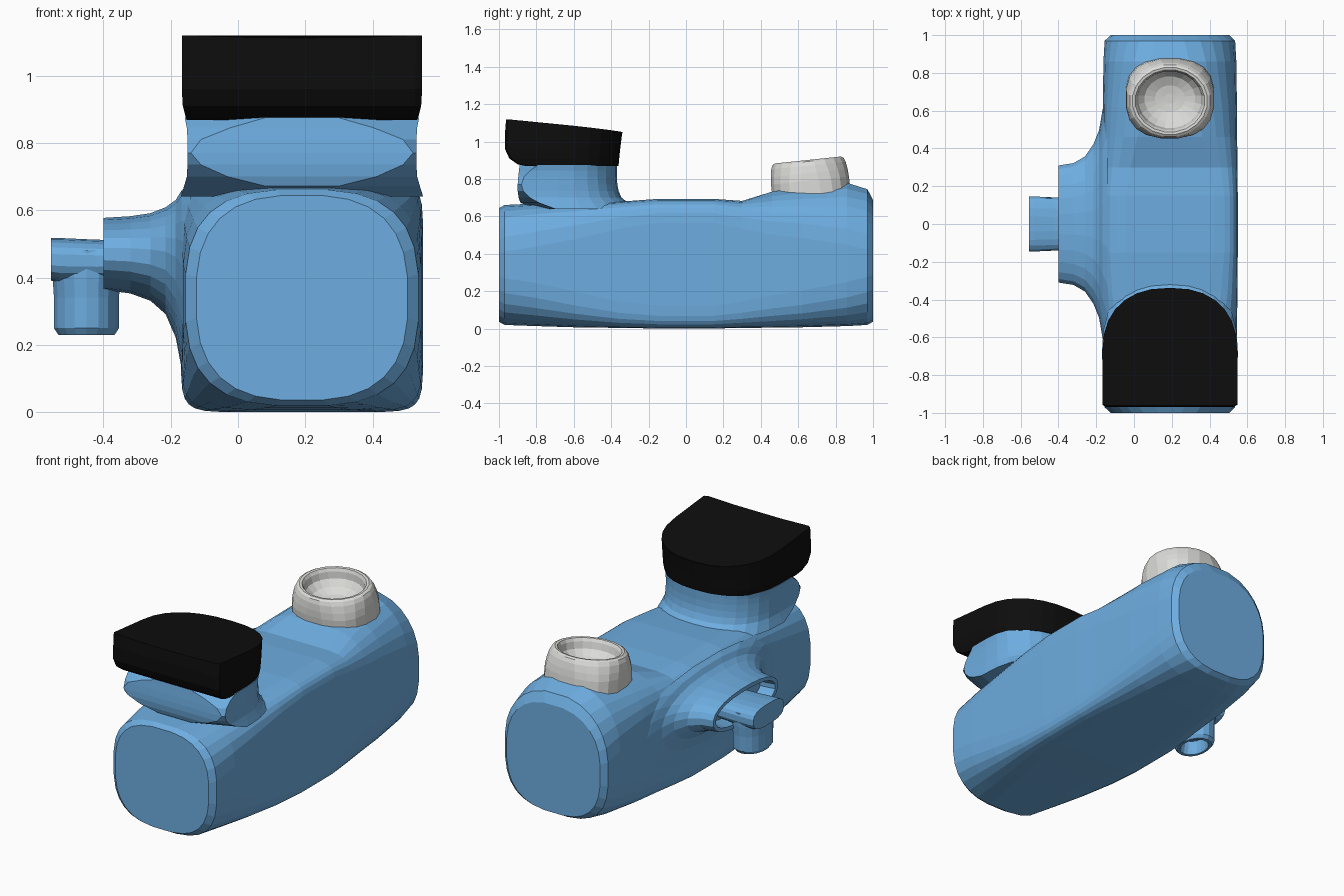
import bpy, bmesh, math
from mathutils import Matrix

CX = 0.19  # centre line of the main body


def material(name, rgb):
    m = bpy.data.materials.new(name)
    m.diffuse_color = (*rgb, 1)
    return m


BLUE = material("sky blue", (0.155, 0.42, 0.75))
BLACK = material("black", (0.004, 0.004, 0.004))
GREY = material("pale grey", (0.72, 0.72, 0.70))


def spow(v, p):
    return math.copysign(abs(v) ** p, v)


def superellipse(a, b, n, count):
    out = []
    for i in range(count):
        t = 2 * math.pi * (i + 0.5) / count
        out.append((a * spow(math.cos(t), 2 / n), b * spow(math.sin(t), 2 / n)))
    return out


def loft(name, rings, mat, matrix=None):
    """Skin a list of equal rings and cap both ends."""
    bm = bmesh.new()
    rows = [[bm.verts.new(p) for p in ring] for ring in rings]
    n = len(rows[0])
    for a, b in zip(rows, rows[1:]):
        for i in range(n):
            j = (i + 1) % n
            bm.faces.new((a[i], a[j], b[j], b[i]))
    bm.faces.new(rows[0][::-1])
    bm.faces.new(rows[-1])
    bmesh.ops.recalc_face_normals(bm, faces=bm.faces)
    if matrix:
        bm.transform(matrix)
    me = bpy.data.meshes.new(name)
    bm.to_mesh(me)
    bm.free()
    me.materials.append(mat)
    ob = bpy.data.objects.new(name, me)
    bpy.context.collection.objects.link(ob)
    return ob


# Main body: oval ends swelling to a nearly square middle, mound under the cup
# columns: y, half width, bottom, top, squareness, extra crown height
sections = [
    (-1.00, 0.315, 0.035, 0.645, 2.7, 0.0), (-0.97, 0.347, 0.018, 0.662, 2.9, 0.0),
    (-0.80, 0.354, 0.012, 0.67, 3.6, 0.0), (-0.60, 0.356, 0.006, 0.67, 5, 0.0),
    (-0.36, 0.358, 0.003, 0.675, 8, 0.005), (-0.15, 0.36, 0.0, 0.685, 10, 0.015),
    (0.15, 0.36, 0.0, 0.685, 10, 0.015), (0.30, 0.358, 0.003, 0.675, 8, 0.012),
    (0.46, 0.357, 0.004, 0.675, 6, 0.075), (0.62, 0.356, 0.006, 0.68, 5, 0.095),
    (0.86, 0.353, 0.012, 0.685, 3.6, 0.105), (0.97, 0.347, 0.018, 0.68, 2.9, 0.07),
    (1.00, 0.315, 0.035, 0.66, 2.7, 0.03)]
rings = []
for y, hw, z0, z1, n, crown in sections:
    zc, hz = (z0 + z1) / 2, (z1 - z0) / 2
    ring = []
    for x, z in superellipse(hw, hz, n, 28):
        lift = crown * (1 - (x / hw) ** 2) * max(0, z / hz)
        ring.append((CX + x, y, zc + z + lift))
    rings.append(ring)
loft("main_body", rings, BLUE)


def u_ring(hw, front, back, z, cut, depth, ztop=None):
    """Outline straight at the front, rounded at the back."""
    mid = -0.68
    pts = []
    for i in range(15):
        t = math.pi * i / 14
        pts.append((hw * spow(math.cos(t), 0.85), mid + (back - mid) * spow(math.sin(t), 0.85)))
    pts += [(-hw, front + depth)]
    pts += [((hw - cut) * k, front) for k in (-1, -0.5, 0, 0.5, 1)]
    pts += [(hw, front + depth)]
    return [(CX + x, y, ztop(x, y) if ztop else z) for x, y in pts]


# Pedestal with an oval front plate and a flared back
pedestal = [
    (0.36, -0.80, -0.26, 0.640, 0.30, 0.10), (0.35, -0.885, -0.31, 0.672, 0.24, 0.10),
    (0.342, -0.895, -0.345, 0.70, 0.12, 0.06), (0.34, -0.90, -0.36, 0.735, 0.04, 0.03),
    (0.34, -0.90, -0.367, 0.77, 0.01, 0.02), (0.34, -0.897, -0.37, 0.81, 0.04, 0.03),
    (0.342, -0.893, -0.37, 0.845, 0.13, 0.06), (0.348, -0.89, -0.37, 0.875, 0.24, 0.10)]
loft("seat_pedestal", [u_ring(*p) for p in pedestal], BLUE)


# Black pad with a rounded front lip and a sloping, slightly dished top
def pad_top(x, y):
    return 1.112 - 0.098 * (y + 0.965) + 0.008 * (x / 0.355) ** 2


pad = [u_ring(0.342, -0.85, -0.362, 0.868, 0.02, 0.01),
       u_ring(0.346, -0.90, -0.36, 0.878, 0.02, 0.01),
       u_ring(0.354, -0.945, -0.357, 0.91, 0.02, 0.01),
       u_ring(0.357, -0.968, -0.352, 0.96, 0.02, 0.01),
       u_ring(0.357, -0.968, -0.342, 1.04, 0.02, 0.01),
       u_ring(0.357, -0.962, -0.338, 0, 0.02, 0.01, pad_top)]
loft("black_pad", pad, BLACK)

# Open cup on the rear mound: radius, height, squareness
cup = [(0.235, -0.06, 2.6), (0.235, 0.02, 2.5), (0.232, 0.06, 2.3), (0.225, 0.10, 2.1),
       (0.215, 0.122, 2), (0.20, 0.13, 2), (0.185, 0.128, 2), (0.175, 0.11, 2),
       (0.168, 0.07, 2), (0.135, 0.035, 2), (0.08, 0.015, 2), (0.03, 0.01, 2)]
rings = [[(x, y, h) for x, y in superellipse(r, r * 0.9, n, 20)] for r, h, n in cup]
loft("grey_cup", rings, GREY,
     Matrix.Translation((CX, 0.665, 0.772)) @ Matrix.Rotation(math.radians(6), 4, 'X'))

# Side flange flaring into the body, hollow at its outer end
# columns: x, half length, bottom, top
flange = [(-0.14, 0.74, 0.06, 0.68), (-0.168, 0.60, 0.13, 0.66), (-0.185, 0.50, 0.22, 0.632),
          (-0.215, 0.425, 0.29, 0.61), (-0.26, 0.36, 0.33, 0.592), (-0.32, 0.325, 0.352, 0.583),
          (-0.40, 0.312, 0.362, 0.578), (-0.40, 0.285, 0.385, 0.555), (-0.31, 0.27, 0.395, 0.545)]
rings = [[(x, y, (z0 + z1) / 2 + z) for y, z in superellipse(h, (z1 - z0) / 2, 2.3, 24)]
         for x, h, z0, z1 in flange]
loft("side_flange", rings, BLUE)

# Horizontal outlet leaving the flange
outlet = [(-0.28, 0.14, 0.39, 0.51), (-0.42, 0.142, 0.385, 0.513),
          (-0.53, 0.147, 0.385, 0.518), (-0.555, 0.147, 0.39, 0.518)]
rings = [[(x, y, (z0 + z1) / 2 + z) for y, z in superellipse(h, (z1 - z0) / 2, 2.8, 20)]
         for x, h, z0, z1 in outlet]
loft("outlet_arm", rings, BLUE)

# Downward spout, open at the bottom: x radius, y radius, height
spout = [(0.102, 0.14, 0.48), (0.102, 0.138, 0.40), (0.098, 0.132, 0.34), (0.098, 0.13, 0.25),
         (0.085, 0.115, 0.23), (0.07, 0.095, 0.23), (0.065, 0.088, 0.25), (0.06, 0.08, 0.31)]
rings = [[(-0.45 + x, y, h) for x, y in superellipse(a, b, 2.1, 18)] for a, b, h in spout]
loft("spout", rings, BLUE)
